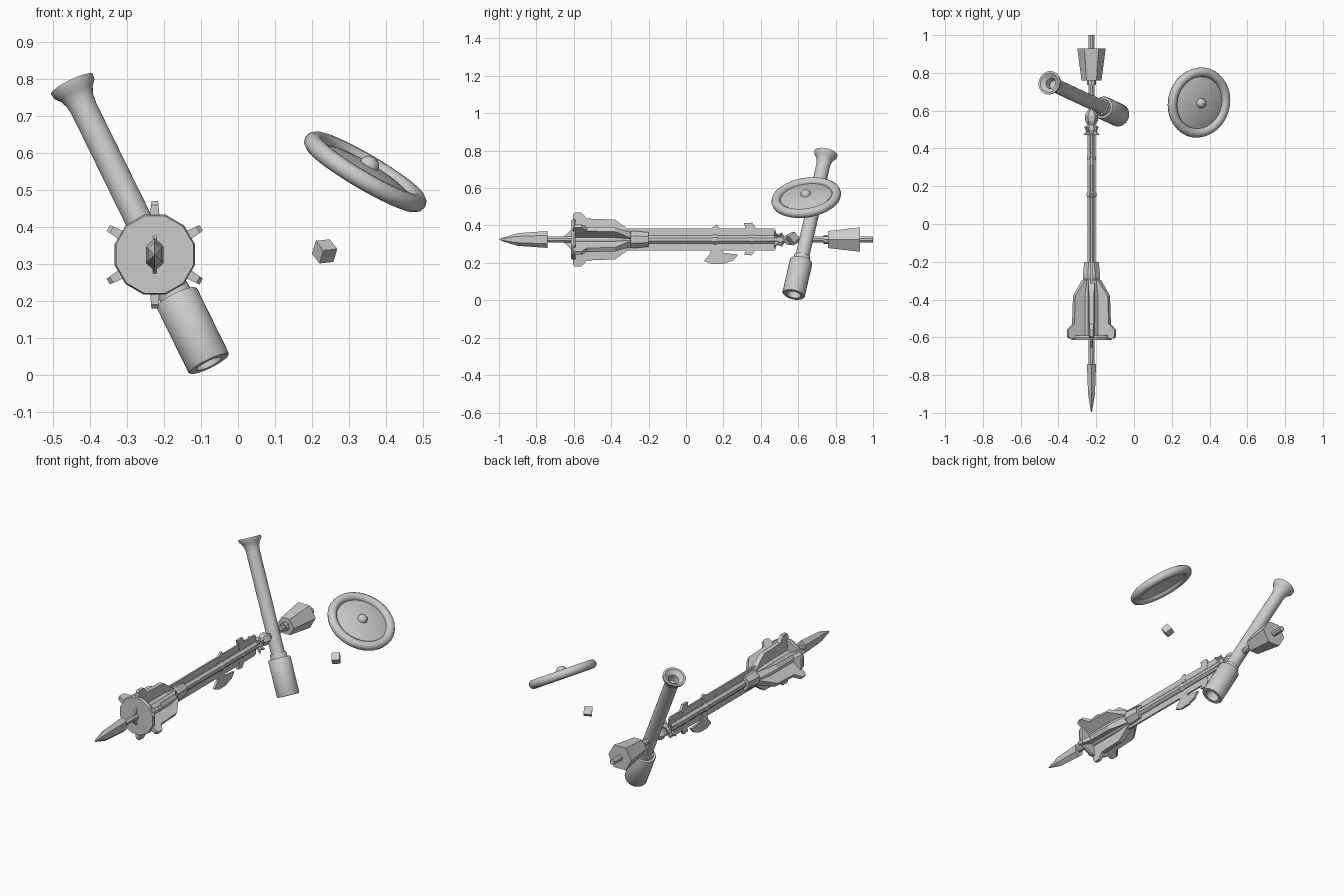
import bpy, bmesh, math
from mathutils import Vector, Matrix

if "Cube" in bpy.data.objects:
    bpy.data.objects.remove(bpy.data.objects["Cube"])

CX, CZ = -0.225, 0.325          # long axis of the weapon, running along y

grey = bpy.data.materials.new("plain_grey")
grey.diffuse_color = (0.6, 0.6, 0.6, 1)
grey.use_nodes = True
grey.node_tree.nodes["Principled BSDF"].inputs["Base Color"].default_value = grey.diffuse_color


def finish(name, bm, smooth=None):
    bmesh.ops.recalc_face_normals(bm, faces=bm.faces)
    me = bpy.data.meshes.new(name)
    bm.to_mesh(me)
    bm.free()
    me.materials.append(grey)
    ob = bpy.data.objects.new(name, me)
    bpy.context.collection.objects.link(ob)
    if smooth:
        bpy.ops.object.select_all(action='DESELECT')
        ob.select_set(True)
        bpy.context.view_layer.objects.active = ob
        bpy.ops.object.shade_smooth_by_angle(angle=math.radians(smooth))
    return ob


def lathe(name, profile, sides, origin=(CX, 0, CZ), axis=(0, 1, 0), phase=0.0,
          squash=(1, 1), smooth=None, closed=False):
    """Turn (distance along axis, radius) pairs around an axis."""
    o, a = Vector(origin), Vector(axis).normalized()
    u = Vector((1, 0, 0))
    u = (u - a * u.dot(a)).normalized()
    v = u.cross(a)
    bm = bmesh.new()
    rings = []
    for t, r in profile:
        if r < 1e-5:
            rings.append([bm.verts.new(o + a * t)] * sides)
            continue
        ring = []
        for i in range(sides):
            ang = phase + 2 * math.pi * i / sides
            ring.append(bm.verts.new(o + a * t + u * (r * squash[0] * math.cos(ang))
                                     + v * (r * squash[1] * math.sin(ang))))
        rings.append(ring)
    pairs = list(zip(rings, rings[1:]))
    if closed:
        pairs.append((rings[-1], rings[0]))
    for p, q in pairs:
        for i in range(sides):
            j = (i + 1) % sides
            face = list(dict.fromkeys([p[i], p[j], q[j], q[i]]))
            if len(face) > 2:
                bm.faces.new(face)
    if not closed:
        for ring in (rings[0], rings[-1]):
            if ring[0] is not ring[1]:
                bm.faces.new(ring)
    return finish(name, bm, smooth)


def plate(name, pts, thick, angle=0.0, tip_thick=None):
    """Flat outline of (y, distance from axis), turned about the long axis."""
    bm = bmesh.new()
    top = max(p[1] for p in pts)
    sides = []
    for s in (-0.5, 0.5):
        row = []
        for y, h in pts:
            w = thick if tip_thick is None else thick + (tip_thick - thick) * h / top
            row.append(bm.verts.new((s * w, y, h)))
        bm.faces.new(row)
        sides.append(row)
    n = len(pts)
    for i in range(n):
        j = (i + 1) % n
        bm.faces.new([sides[0][i], sides[0][j], sides[1][j], sides[1][i]])
    bm.transform(Matrix.Translation((CX, 0, CZ)) @ Matrix.Rotation(angle, 4, 'Y'))
    return finish(name, bm)


# Shaft and spear point
lathe("shaft", [(-0.75, 0.017), (1.0, 0.017)], 8, phase=math.pi / 8)
lathe("shaft_sleeve", [(-0.25, 0.024), (0.5, 0.024)], 8, phase=math.pi / 8)
lathe("spear_point", [(-1.0, 0), (-0.985, 0.008), (-0.9, 0.034), (-0.74, 0.045)], 6,
      phase=math.pi / 2, squash=(0.62, 1))

# Long blade through the shaft
plate("long_blade", [(-0.67, 0), (-0.605, 0.06), (0.47, 0.06), (0.48, 0.05),
                     (0.48, -0.05), (0.47, -0.06), (-0.605, -0.06)], 0.01)

# Mace head: core, front disc, neck and six flanges
lathe("mace_core", [(-0.6, 0.055), (-0.38, 0.055), (-0.3, 0.045)], 12)
lathe("mace_disc", [(-0.615, 0.108), (-0.6, 0.112), (-0.59, 0.108)], 12, phase=math.pi / 12)
lathe("mace_neck", [(-0.34, 0.035), (-0.28, 0.05), (-0.2, 0.042)], 8, phase=math.pi / 8)
flange = [(-0.605, 0), (-0.605, 0.135), (-0.595, 0.145), (-0.56, 0.145), (-0.53, 0.112),
          (-0.38, 0.106), (-0.30, 0.05), (-0.27, 0)]
for i in range(6):
    plate("mace_flange", flange, 0.045, i * math.pi / 3, 0.018)

# Axe blade and the double beak behind it
plate("axe_blade", [(0.135, 0.06), (0.165, 0.08), (0.18, 0.06), (0.175, 0.01), (0.18, -0.04),
                    (0.20, -0.072), (0.28, -0.08), (0.255, -0.11), (0.20, -0.13),
                    (0.14, -0.132), (0.095, -0.115), (0.125, -0.08), (0.145, -0.03),
                    (0.145, 0.02), (0.115, 0.02), (0.14, 0.035)], 0.012)
plate("beak_blade", [(0.31, 0.088), (0.355, 0.09), (0.372, 0.06), (0.362, 0.02),
                     (0.362, -0.03), (0.372, -0.055), (0.35, -0.085), (0.31, -0.08),
                     (0.325, -0.05), (0.33, 0.0), (0.322, 0.045)], 0.014)
for y, r in ((0.155, 0.028), (0.35, 0.026), (0.505, 0.032)):
    lathe("shaft_ring", [(y - 0.018, r * 0.8), (y - 0.008, r), (y + 0.008, r),
                         (y + 0.018, r * 0.8)], 8, phase=math.pi / 8)

# Small thorned collar and knot
for i in range(4):
    plate("collar_thorn", [(0.475, 0), (0.47, 0.055), (0.49, 0.035), (0.515, 0.048),
                           (0.51, 0)], 0.012, math.pi / 4 + i * math.pi / 2)
lathe("collar_knot", [(0.52, 0.018), (0.545, 0.033), (0.575, 0.036), (0.6, 0.02)], 6)

# Hexagonal butt weight
lathe("butt_collar", [(0.735, 0.024), (0.76, 0.024)], 8)
lathe("butt_weight", [(0.76, 0.053), (0.93, 0.075)], 6)

# Leaning tube with flared mouth and heavy foot, both ends hollow
low, high = Vector((-0.078, 0.575, 0.03)), Vector((-0.449, 0.748, 0.786))
L = (high - low).length
lathe("flared_tube", [(0.05, 0), (0.05, 0.036), (0, 0.038), (0, 0.058), (0.005, 0.061),
                      (0.2, 0.061), (0.205, 0.058), (0.205, 0.046), (0.232, 0.044),
                      (0.232, 0.037), (L - 0.075, 0.037), (L - 0.05, 0.04),
                      (L - 0.03, 0.048), (L - 0.014, 0.061), (L, 0.063),
                      (L, 0.052), (L - 0.02, 0.028), (L - 0.06, 0.024), (L - 0.06, 0)],
      24, origin=low, axis=high - low, smooth=35)

# Round shield: rim, domed hollow plate and boss
centre, normal = Vector((0.344, 0.643, 0.549)), Vector((0.5, -0.14, 0.85))
rim = [(0.025 * math.sin(a), 0.163 + 0.025 * math.cos(a))
       for a in (2 * math.pi * k / 10 for k in range(10))]
lathe("shield_rim", rim, 32, origin=centre, axis=normal, smooth=50, closed=True)
lathe("shield_dome", [(0.022, 0), (0.019, 0.06), (0.01, 0.115), (0.0, 0.15), (-0.008, 0.15),
                      (0.002, 0.115), (0.011, 0.06), (0.014, 0)], 32,
      origin=centre, axis=normal, smooth=40)
lathe("shield_boss", [(0.015, 0.027), (0.03, 0.026), (0.041, 0.017), (0.046, 0)], 16,
      origin=centre, axis=normal, smooth=50)

# Loose block below the shield
bm = bmesh.new()
bmesh.ops.create_cube(bm, size=0.044)
bm.transform(Matrix.Translation((0.234, 0.568, 0.334)) @ Matrix.Rotation(0.6, 4, 'X')
             @ Matrix.Rotation(0.25, 4, 'Y') @ Matrix.Rotation(0.5, 4, 'Z'))
finish("loose_block", bm)
